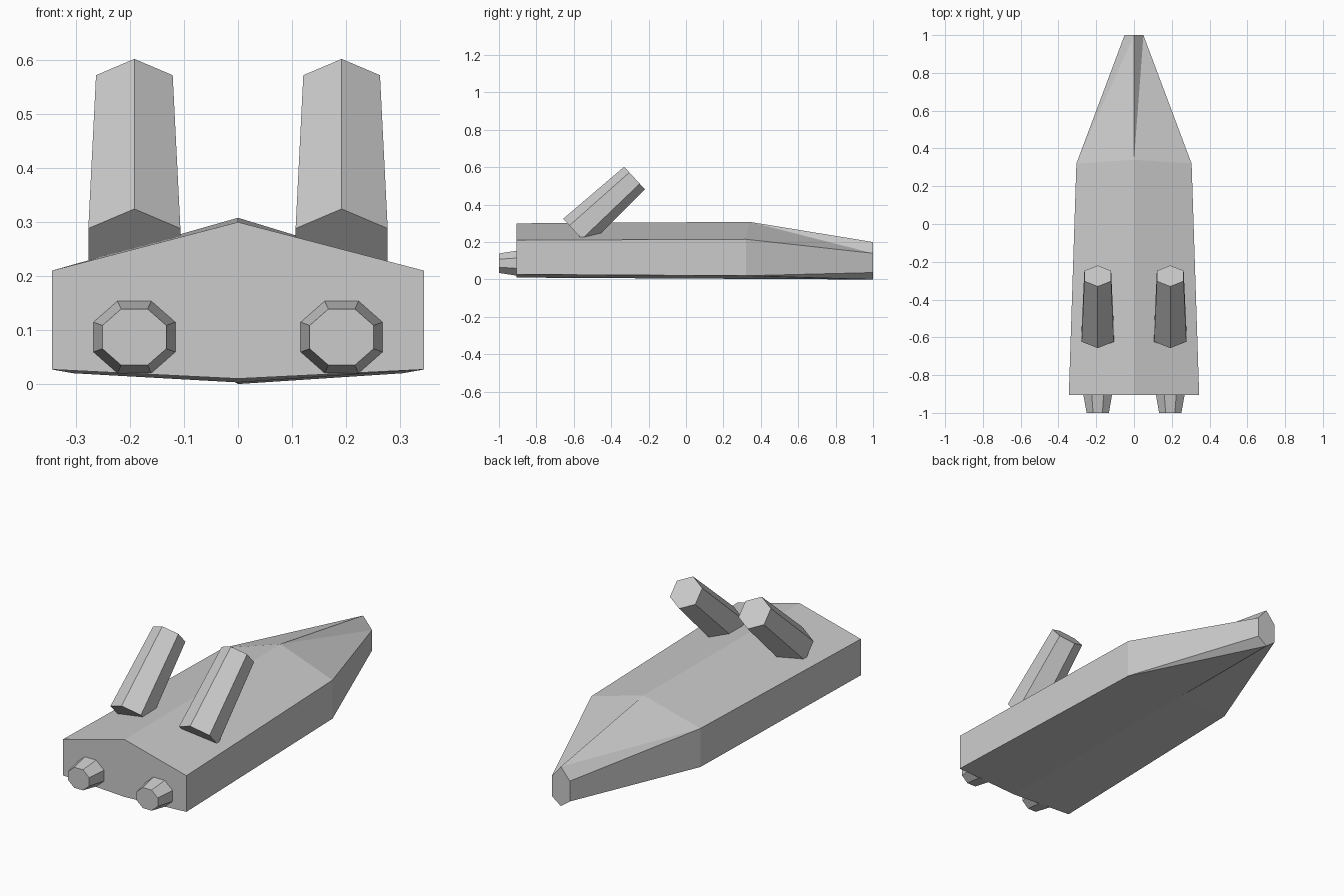
import bpy, bmesh, math
from mathutils import Vector, Matrix

cube = bpy.data.objects.get("Cube")
if cube:
    bpy.data.objects.remove(cube, do_unlink=True)

grey = bpy.data.materials.new("light grey")
grey.use_nodes = True
colour = (0.6, 0.6, 0.6, 1)
grey.diffuse_color = colour
grey.node_tree.nodes["Principled BSDF"].inputs["Base Color"].default_value = colour


def finish(name, bm):
    bmesh.ops.recalc_face_normals(bm, faces=bm.faces)
    mesh = bpy.data.meshes.new(name)
    bm.to_mesh(mesh)
    bm.free()
    mesh.materials.append(grey)
    obj = bpy.data.objects.new(name, mesh)
    bpy.context.collection.objects.link(obj)
    return obj


def tapered_prism(name, start, end, r1, r2, sides, turn, squash=1.0):
    """Flat-sided barrel between two points, squashed in height if asked."""
    start, end = Vector(start), Vector(end)
    axis = end - start
    bm = bmesh.new()
    bmesh.ops.create_cone(bm, cap_ends=True, segments=sides, radius1=r1,
                          radius2=r2, depth=axis.length)
    tilt = math.atan2(axis.z, axis.y) - math.pi / 2
    place = (Matrix.Translation((start + end) / 2) @ Matrix.Rotation(tilt, 4, 'X')
             @ Matrix.Diagonal((1, squash, 1, 1)) @ Matrix.Rotation(turn, 4, 'Z'))
    bmesh.ops.transform(bm, matrix=place, verts=bm.verts)
    return finish(name, bm)


# Hull: three hexagonal sections, from tail to nose
# (y, ridge y, half width, ridge z, upper corner z, lower corner z, keel z)
sections = [
    (-0.905, -0.905, 0.345, 0.30, 0.21, 0.027, 0.01),
    (0.32, 0.34, 0.305, 0.308, 0.215, 0.02, 0.003),
    (1.0, 1.0, 0.05, 0.20, 0.14, 0.037, 0.0),
]
bm = bmesh.new()
rings = []
for y, ridge_y, w, ridge, upper, lower, keel in sections:
    points = [(0, ridge_y, ridge), (w, y, upper), (w, y, lower),
              (0, ridge_y, keel), (-w, y, lower), (-w, y, upper)]
    rings.append([bm.verts.new(p) for p in points])
body, shoulder, nose = rings
bm.faces.new(body)
bm.faces.new(nose)
for i in range(6):
    j = (i + 1) % 6
    bm.faces.new((body[i], body[j], shoulder[j], shoulder[i]))
    a, b, c, d = shoulder[i], shoulder[j], nose[j], nose[i]
    # Nose folds: the +x top and -x keel panels fold from the centre line
    if i in (0, 3):
        bm.faces.new((a, b, c))
        bm.faces.new((a, c, d))
    elif i in (2, 5):
        folds = (((a, b, c), (a, c, d)))
        for tri in folds:
            bm.faces.new(tri)
    else:
        bm.faces.new((a, b, c, d))
finish("hull", bm)

# Paired tail thrusters and raised barrels
for side, x in (("left", 0.192), ("right", -0.192)):
    tapered_prism(side + "_thruster", (x, -0.90, 0.087), (x, -1.0, 0.087),
                  0.083, 0.064, 8, math.pi / 8, 0.88)
    tapered_prism(side + "_barrel", (x, -0.59, 0.252), (x, -0.275, 0.542),
                  0.0985, 0.082, 6, 0)
